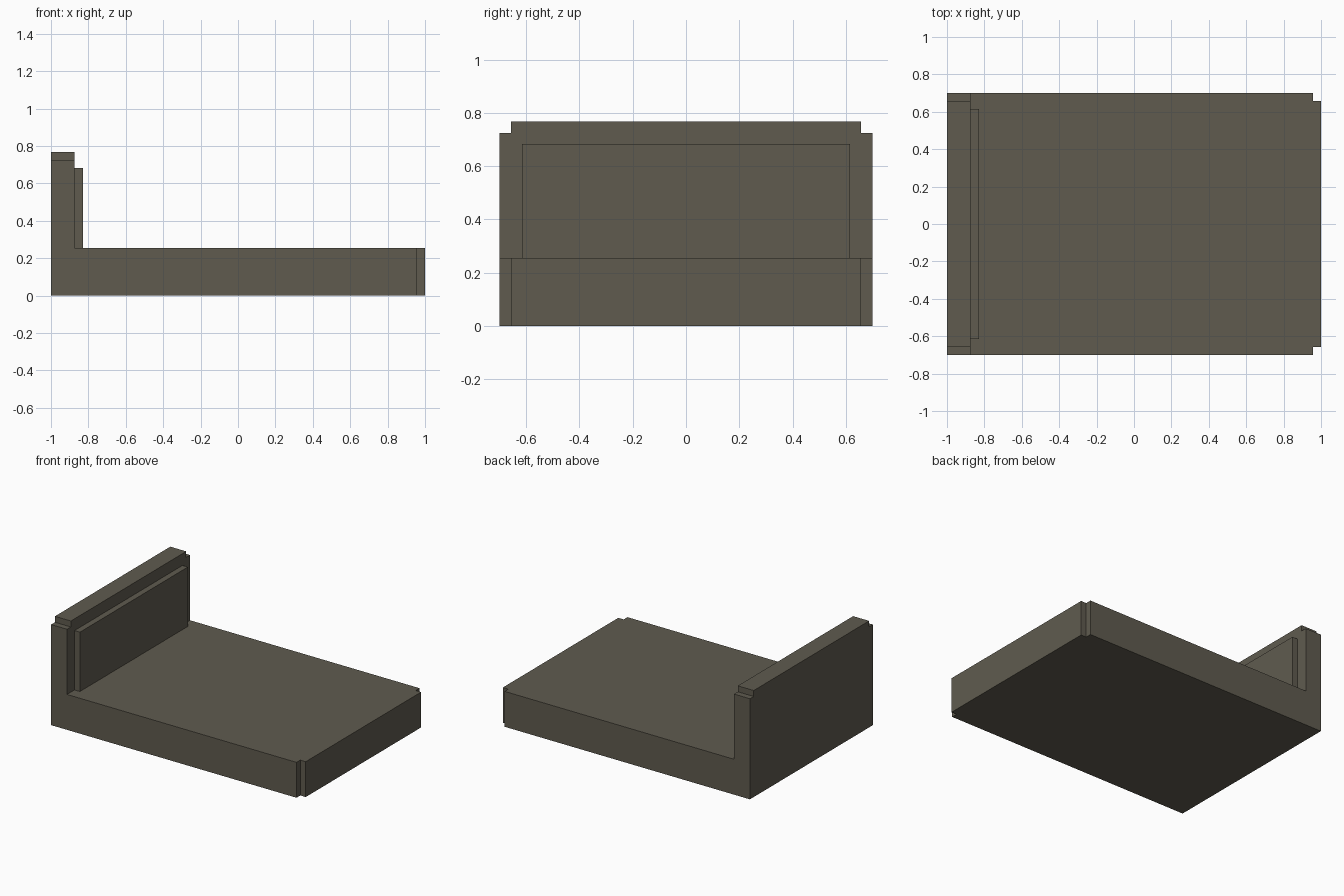
import bpy, bmesh
from mathutils import Vector

if "Cube" in bpy.data.objects:
    bpy.data.objects.remove(bpy.data.objects["Cube"])

mat = bpy.data.materials.new("dark olive grey")
mat.diffuse_color = (0.115, 0.105, 0.078, 1)
mat.use_nodes = True
mat.node_tree.nodes["Principled BSDF"].inputs["Base Color"].default_value = mat.diffuse_color


def prism(name, outline, offset):
    """Extrude a closed 3D outline along an offset vector."""
    mesh = bpy.data.meshes.new(name)
    bm = bmesh.new()
    face = bm.faces.new([bm.verts.new(p) for p in outline])
    res = bmesh.ops.extrude_face_region(bm, geom=[face], use_keep_orig=True)
    moved = [g for g in res["geom"] if isinstance(g, bmesh.types.BMVert)]
    bmesh.ops.translate(bm, verts=moved, vec=Vector(offset))
    bmesh.ops.recalc_face_normals(bm, faces=bm.faces)
    bm.to_mesh(mesh)
    bm.free()
    mesh.materials.append(mat)
    obj = bpy.data.objects.new(name, mesh)
    bpy.context.collection.objects.link(obj)
    return obj


def notched(low, high, width=0.7, n=0.043):
    """Half outline (along, y) with a square notch at the far corner, mirrored in y."""
    half = [(low, width), (high - n, width), (high - n, width - n), (high, width - n)]
    return half + [(a, -y) for a, y in reversed(half)]


BASE_TOP, BOARD_X = 0.255, -0.873

# Mattress base with notched foot corners
prism("bed_base", [(x, y, 0) for x, y in notched(-1, 1)], (0, 0, BASE_TOP))

# Headboard with notched top corners
prism("headboard", [(-1, y, z) for z, y in notched(BASE_TOP, 0.768)], (BOARD_X + 1, 0, 0))

# Raised panel on the headboard
w = 0.615
prism("headboard_panel",
      [(BOARD_X, -w, BASE_TOP), (BOARD_X, w, BASE_TOP), (BOARD_X, w, 0.683), (BOARD_X, -w, 0.683)],
      (0.043, 0, 0))
